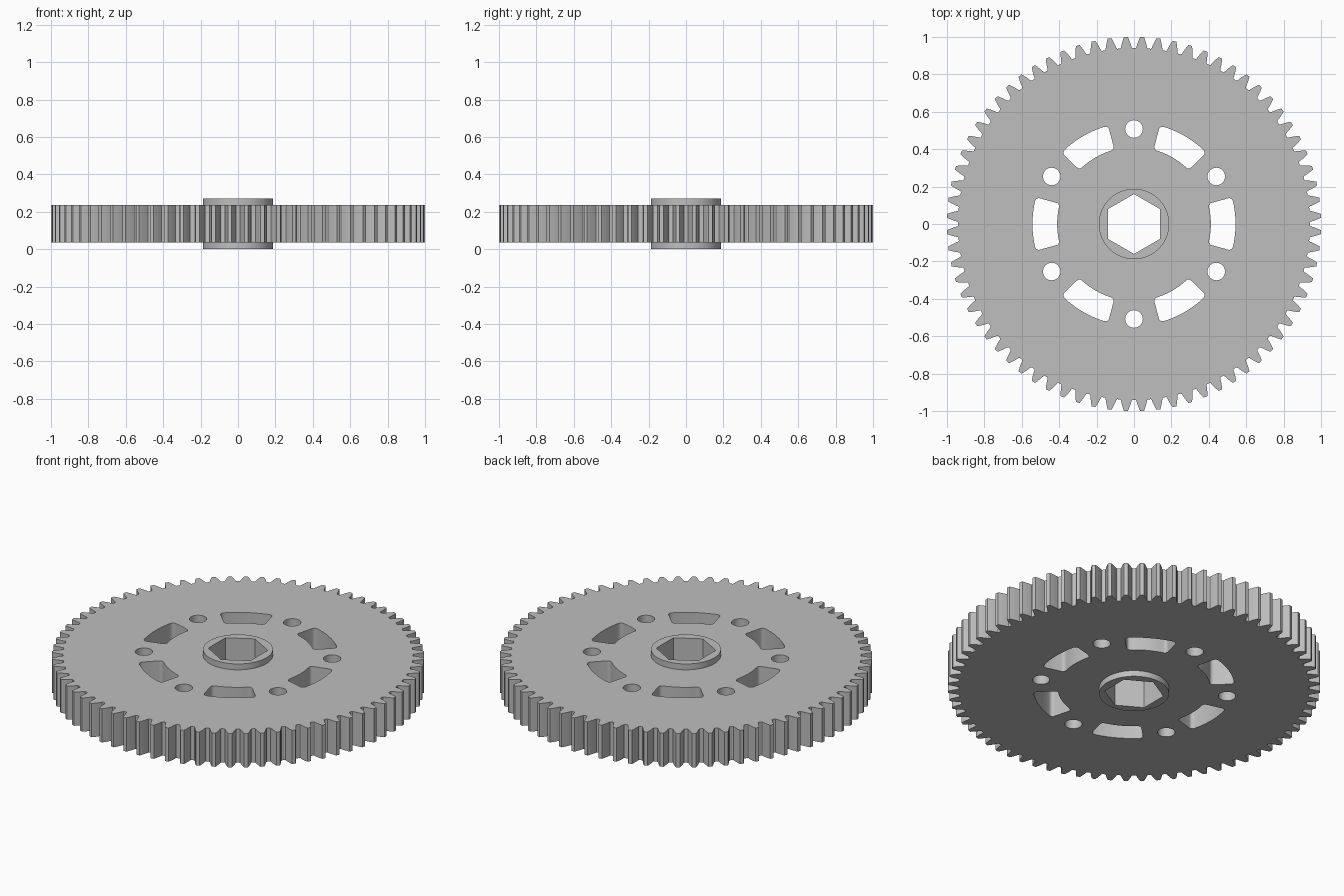
import bpy, bmesh
from math import cos, sin, tan, acos, pi, radians

TEETH = 72
TIP_R = 1.0005
PITCH_R = TIP_R * TEETH / (TEETH + 2)
BASE_R = PITCH_R * cos(radians(20))
ROOT_R = 0.941
HUB_R = 0.188
HEIGHT, COLLAR = 0.27, 0.035

cube = bpy.data.objects.get("Cube")
if cube:
    bpy.data.objects.remove(cube, do_unlink=True)

grey = bpy.data.materials.new("light grey")
grey.use_nodes = True
grey.diffuse_color = (0.52, 0.52, 0.52, 1)
grey.node_tree.nodes["Principled BSDF"].inputs["Base Color"].default_value = grey.diffuse_color


def polar(r, a):
    return (r * cos(a), r * sin(a))


def circle(r, sides, centre=(0, 0), start=0.0):
    ring = [polar(r, start + 2 * pi * i / sides) for i in range(sides)]
    return [(x + centre[0], y + centre[1]) for x, y in ring]


def involute(r):
    a = acos(min(1, BASE_R / r))
    return tan(a) - a


def tooth_outline():
    # One flank from root to tip, mirrored and repeated around the rim
    half_pitch = radians(1.22) + involute(PITCH_R)
    radii = [0.95 + (TIP_R - 0.95) * i / 5 for i in range(6)]
    flank = [(r, half_pitch - involute(r)) for r in radii]
    foot = flank[0][1]
    flank = [(ROOT_R, foot + 0.0065), (ROOT_R + 0.003, foot + 0.002)] + flank
    points = []
    for t in range(TEETH):
        mid = 2 * pi * (t + 0.5) / TEETH
        points += [polar(r, mid - a) for r, a in flank]
        points += [polar(r, mid + a) for r, a in reversed(flank)]
    return points


def slot(angle, mid_r=0.477, half_r=0.066, half_a=0.127, corner=0.02):
    # Rounded rectangle bent around the centre
    rect = []
    for k, (su, sv) in enumerate([(1, 1), (-1, 1), (-1, -1), (1, -1)]):
        for i in range(6):
            a = (k + i / 5) * pi / 2
            # corner arcs run from the outer edge round to the inner edge
            u = su * (half_r - corner) + corner * cos(a)
            v = sv * (half_a - corner) + corner * sin(a)
            rect.append((u, v))
    points = []
    for i, (u, v) in enumerate(rect):
        u2, v2 = rect[(i + 1) % len(rect)]
        steps = 10 if abs(v2 - v) > half_a else 1
        for s in range(steps):
            f = s / steps
            points.append(polar(mid_r + u + (u2 - u) * f,
                                angle + (v + (v2 - v) * f) / mid_r))
    return points


def extruded(name, loops, z0, z1):
    # Fill an outline with its holes and give it thickness
    curve = bpy.data.curves.new(name + "_outline", "CURVE")
    curve.dimensions = "2D"
    curve.fill_mode = "BOTH"
    curve.extrude = (z1 - z0) / 2
    for loop in loops:
        spline = curve.splines.new("POLY")
        spline.points.add(len(loop) - 1)
        for p, (x, y) in zip(spline.points, loop):
            p.co = (x, y, 0, 1)
        spline.use_cyclic_u = True
    helper = bpy.data.objects.new(name + "_outline", curve)
    bpy.context.scene.collection.objects.link(helper)
    graph = bpy.context.evaluated_depsgraph_get()
    mesh = bpy.data.meshes.new_from_object(helper.evaluated_get(graph))
    bpy.data.objects.remove(helper, do_unlink=True)

    bm = bmesh.new()
    bm.from_mesh(mesh)
    bmesh.ops.remove_doubles(bm, verts=bm.verts, dist=0.0002)
    bmesh.ops.translate(bm, verts=bm.verts, vec=(0, 0, (z0 + z1) / 2))
    bmesh.ops.recalc_face_normals(bm, faces=bm.faces)
    bm.to_mesh(mesh)
    bm.free()
    mesh.name = name
    mesh.materials.clear()
    mesh.materials.append(grey)
    obj = bpy.data.objects.new(name, mesh)
    bpy.context.scene.collection.objects.link(obj)
    bpy.ops.object.select_all(action="DESELECT")
    obj.select_set(True)
    bpy.context.view_layer.objects.active = obj
    bpy.ops.object.shade_smooth_by_angle(angle=radians(25))
    return obj


# Toothed plate with six slots and six bolt holes
plate_loops = [tooth_outline(), circle(HUB_R, 64)]
for i in range(6):
    plate_loops.append(slot(i * pi / 3))
    plate_loops.append(circle(0.047, 32, polar(0.508, (i + 0.5) * pi / 3)))
extruded("gear_plate", plate_loops, COLLAR, HEIGHT - COLLAR)

# Raised hub with a hexagonal bore
extruded("hub", [circle(HUB_R, 64), circle(0.16, 6, start=pi / 2)], 0, HEIGHT)
